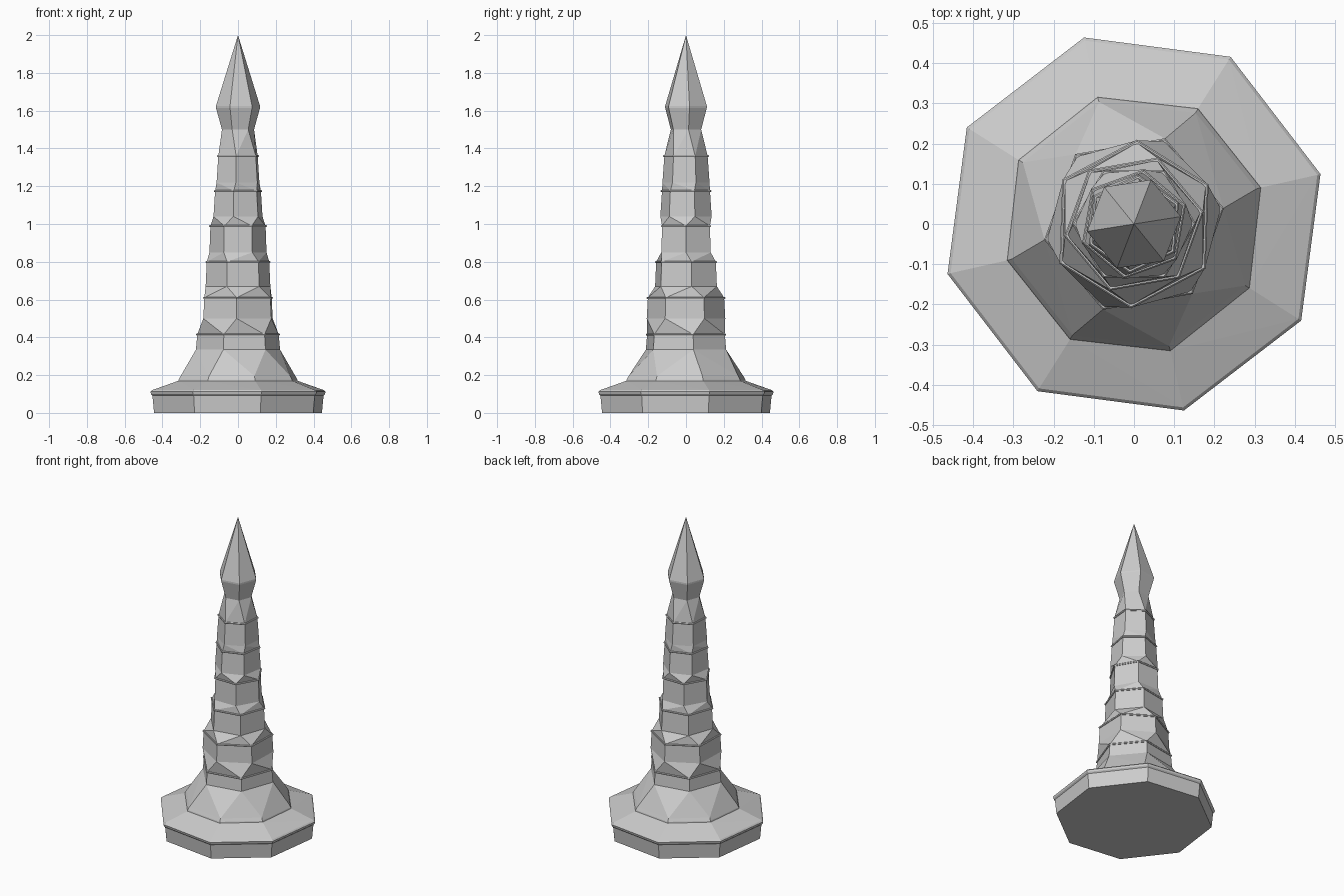
import bpy, bmesh
from math import cos, sin, radians, tau
from mathutils import Vector

cube = bpy.data.objects.get("Cube")
if cube:
    bpy.data.objects.remove(cube, do_unlink=True)

stone = bpy.data.materials.new("grey stone")
stone.use_nodes = True
colour = (0.6, 0.6, 0.6, 1)
stone.diffuse_color = colour
stone.node_tree.nodes["Principled BSDF"].inputs["Base Color"].default_value = colour


def ring(z, radius, turn, sides):
    """Corners of a regular polygon at height z; radius 0 gives a point."""
    if radius == 0:
        return [Vector((0, 0, z))]
    angles = [radians(turn) + tau * i / sides for i in range(sides)]
    return [Vector((radius * cos(a), radius * sin(a), z)) for a in angles]


def skin(name, rings):
    """Join each pair of stacked rings with flat facets, then close the ends."""
    bm = bmesh.new()
    for low, high in zip(rings, rings[1:]):
        verts = [bm.verts.new(p) for p in low + high]
        bmesh.ops.convex_hull(bm, input=verts)
    caps = [f for f in bm.faces
            if max(v.co.z for v in f.verts) - min(v.co.z for v in f.verts) < 1e-5]
    bmesh.ops.delete(bm, geom=caps, context='FACES')
    bmesh.ops.remove_doubles(bm, verts=bm.verts[:], dist=1e-4)
    bmesh.ops.holes_fill(bm, edges=bm.edges[:], sides=0)
    bmesh.ops.dissolve_limit(bm, angle_limit=radians(0.5),
                             verts=bm.verts[:], edges=bm.edges[:])
    bmesh.ops.recalc_face_normals(bm, faces=bm.faces[:])
    mesh = bpy.data.meshes.new(name)
    bm.to_mesh(mesh)
    bm.free()
    mesh.materials.append(stone)
    obj = bpy.data.objects.new(name, mesh)
    bpy.context.collection.objects.link(obj)
    return obj


# Eight-sided plinth with an overhanging lip, sloped top and raised step
plinth = [(0, 0.46), (0.092, 0.469), (0.1, 0.477), (0.112, 0.48),
          (0.12, 0.472), (0.17, 0.328), (0.178, 0.326), (0.195, 0.316)]
skin("plinth", [ring(z, r, 15 if r > 0.4 else 16, 8) for z, r in plinth])

# Skirt that turns the eight-sided step into the six-sided column
skin("skirt", [ring(0.195, 0.316, 16, 8), ring(0.335, 0.226, 10, 6)])

# Twisted six-sided column: height, radius and turn of each level
column = [(0.335, 0.226, 10), (0.415, 0.219, 10),
          (0.5, 0.208, 28), (0.61, 0.202, 28),
          (0.67, 0.174, 10), (0.8, 0.168, 10),
          (0.85, 0.151, 0), (0.99, 0.146, 0),
          (1.04, 0.138, 20), (1.175, 0.129, 20),
          (1.22, 0.125, 25), (1.36, 0.115, 25), (1.5, 0.086, 9)]
skin("column", [ring(*level, 6) for level in column])

# Thin ledge at the top of each block of the column
for number, (z, r, turn) in enumerate(column[1:-1:2], 1):
    skin(f"ledge_{number}", [ring(z - 0.006, r + 0.004, turn, 6),
                             ring(z, r + 0.008, turn, 6),
                             ring(z + 0.004, r + 0.004, turn, 6)])

# Flared head and pointed tip
head = [(1.5, 0.086), (1.615, 0.118), (1.625, 0.118), (2, 0)]
skin("spire_tip", [ring(z, r, 9, 6) for z, r in head])
